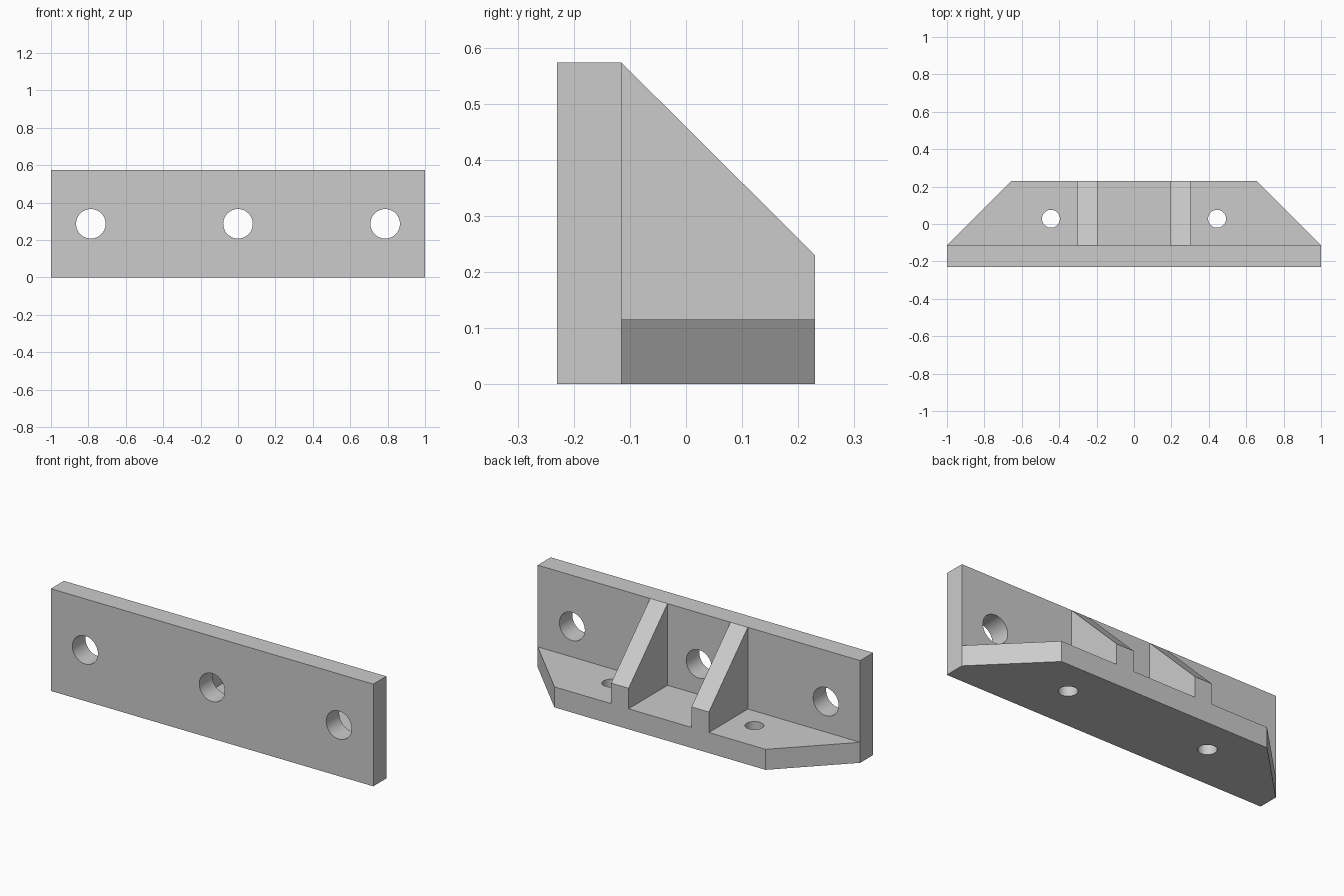
import bpy, bmesh, math
from mathutils import Matrix, Vector

if "Cube" in bpy.data.objects:
    bpy.data.objects.remove(bpy.data.objects["Cube"], do_unlink=True)

# Main dimensions
FRONT, BACK = -0.23, 0.23
THICK = 0.115
INNER = FRONT + THICK
HEIGHT = 0.573
CORNER = 0.655

grey = bpy.data.materials.new("plain grey")
grey.use_nodes = True
colour = (0.6, 0.6, 0.6, 1)
grey.diffuse_color = colour
grey.node_tree.nodes["Principled BSDF"].inputs["Base Color"].default_value = colour


def finish(name, bm):
    bmesh.ops.recalc_face_normals(bm, faces=bm.faces)
    mesh = bpy.data.meshes.new(name)
    bm.to_mesh(mesh)
    bm.free()
    mesh.materials.append(grey)
    obj = bpy.data.objects.new(name, mesh)
    bpy.context.collection.objects.link(obj)
    return obj


def prism(name, outline, offset):
    """Extrude a closed 3D outline along an offset."""
    bm = bmesh.new()
    face = bm.faces.new([bm.verts.new(p) for p in outline])
    new = bmesh.ops.extrude_face_region(bm, geom=[face])["geom"]
    verts = [v for v in new if isinstance(v, bmesh.types.BMVert)]
    bmesh.ops.translate(bm, verts=verts, vec=Vector(offset))
    return finish(name, bm)


def drill(name, centre, radius, tilt=0):
    bm = bmesh.new()
    place = Matrix.Translation(centre) @ Matrix.Rotation(tilt, 4, "X")
    bmesh.ops.create_cone(bm, cap_ends=True, segments=48, radius1=radius,
                          radius2=radius, depth=0.3, matrix=place)
    obj = finish(name, bm)
    obj.hide_render = True
    return obj


def combine(target, tool, operation):
    """Apply a boolean and discard the tool."""
    mod = target.modifiers.new(operation.lower(), "BOOLEAN")
    mod.operation, mod.solver, mod.object = operation, "EXACT", tool
    bpy.context.view_layer.objects.active = target
    bpy.ops.object.modifier_apply(modifier=mod.name)
    bpy.data.objects.remove(tool, do_unlink=True)


# Upright mounting plate
bracket = prism("bracket", [(-1, FRONT, 0), (1, FRONT, 0),
                            (1, FRONT, HEIGHT), (-1, FRONT, HEIGHT)], (0, THICK, 0))

# Base shelf with clipped back corners
shelf = prism("base_shelf", [(-1, INNER, 0), (1, INNER, 0),
                             (CORNER, BACK, 0), (-CORNER, BACK, 0)], (0, 0, THICK))
combine(bracket, shelf, "UNION")

# Pair of sloping gussets
for side, x in (("right", -0.303), ("left", 0.195)):
    gusset = prism(side + "_gusset", [(x, INNER, THICK), (x, BACK, THICK),
                                      (x, BACK, 0.23), (x, INNER, HEIGHT)], (0.108, 0, 0))
    combine(bracket, gusset, "UNION")

# Bolt holes through the plate and the shelf
for x in (-0.787, 0, 0.787):
    combine(bracket, drill("plate_hole", (x, FRONT + THICK / 2, HEIGHT / 2), 0.079,
                           math.pi / 2), "DIFFERENCE")
for x in (-0.444, 0.444):
    combine(bracket, drill("shelf_hole", (x, 0.028, THICK / 2), 0.048), "DIFFERENCE")

# Smooth hole walls, sharp edges elsewhere
bpy.ops.object.select_all(action="DESELECT")
bracket.select_set(True)
bpy.context.view_layer.objects.active = bracket
bpy.ops.object.shade_smooth_by_angle(angle=math.radians(30))
